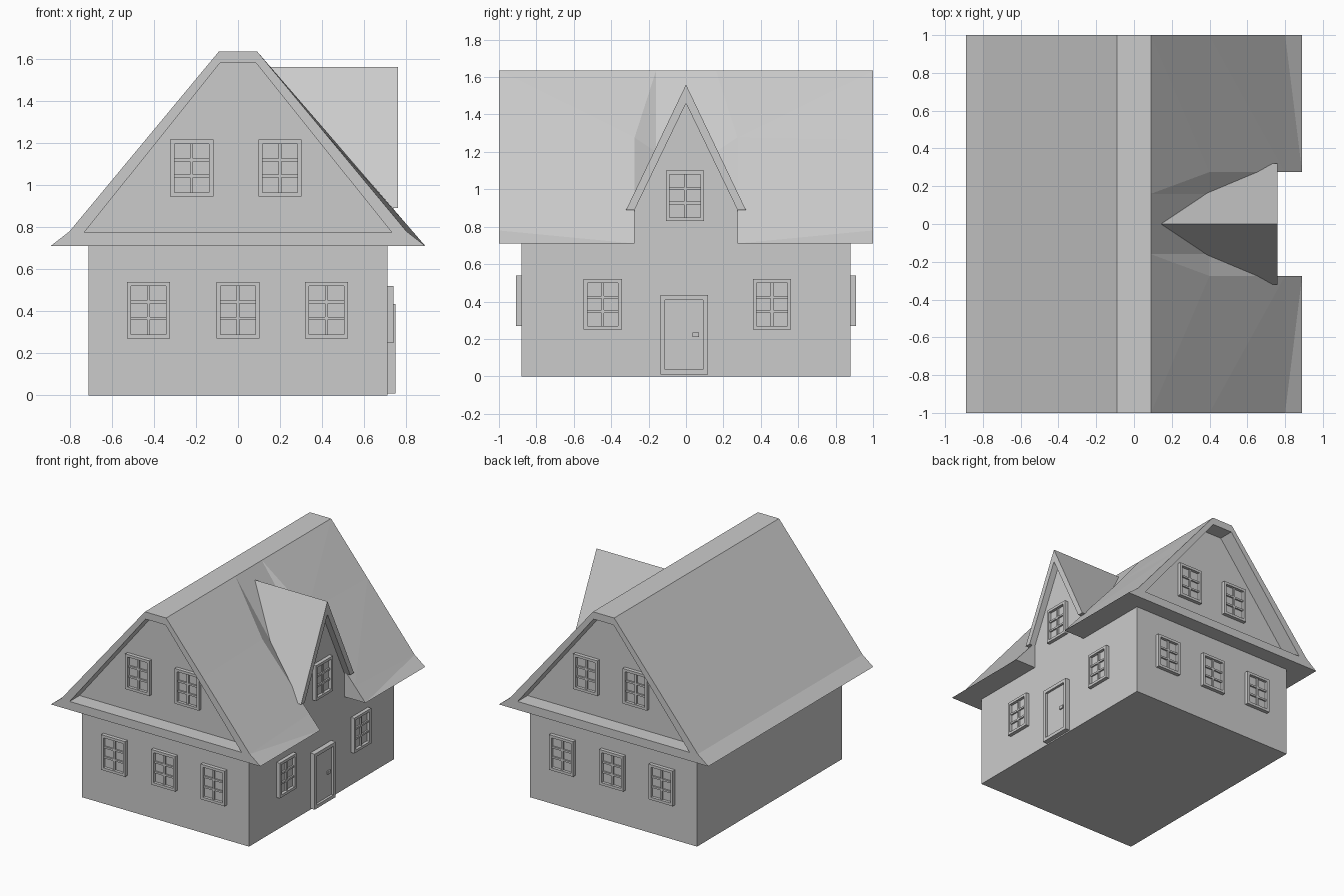
import bpy, bmesh, math
from mathutils import Matrix, Vector

if "Cube" in bpy.data.objects:
    bpy.data.objects.remove(bpy.data.objects["Cube"], do_unlink=True)

COLOUR = (0.6, 0.6, 0.6, 1.0)
grey = bpy.data.materials.new("plain grey")
grey.use_nodes = True
grey.diffuse_color = COLOUR
grey.node_tree.nodes["Principled BSDF"].inputs["Base Color"].default_value = COLOUR


def finish(bm, name):
    bmesh.ops.recalc_face_normals(bm, faces=bm.faces)
    mesh = bpy.data.meshes.new(name)
    bm.to_mesh(mesh)
    bm.free()
    mesh.materials.append(grey)
    return mesh


def add(name, mesh, loc=(0, 0, 0), turn=0):
    obj = bpy.data.objects.new(name, mesh)
    obj.location = loc
    obj.rotation_euler.z = math.radians(turn)
    bpy.context.collection.objects.link(obj)
    return obj


def box(bm, x0, x1, y0, y1, z0, z1):
    size = Vector((x1 - x0, y1 - y0, z1 - z0))
    mid = Vector((x0 + x1, y0 + y1, z0 + z1)) / 2
    bmesh.ops.create_cube(bm, size=1, matrix=Matrix.Translation(mid) @ Matrix.Diagonal(size).to_4x4())


def loft(bm, rings):
    """Closed solid through matching rings of points."""
    rows = [[bm.verts.new(p) for p in ring] for ring in rings]
    n = len(rows[0])
    for a, b in zip(rows, rows[1:]):
        for i in range(n):
            j = (i + 1) % n
            bm.faces.new((a[i], a[j], b[j], b[i]))
    bm.faces.new(rows[0])
    bm.faces.new(rows[-1])


def prism_x(bm, pts, lo, hi):
    loft(bm, [[(t, u, v) for u, v in pts] for t in (lo, hi)])


def prism_y(bm, pts, lo, hi):
    loft(bm, [[(u, t, v) for u, v in pts] for t in (lo, hi)])


WALL_X, WALL_Y, EAVE, DORMER = 0.71, 0.88, 0.71, 0.275

# House walls
bm = bmesh.new()
box(bm, -WALL_X, WALL_X, -WALL_Y, WALL_Y, 0, EAVE)
add("walls", finish(bm, "walls"))

# Main roof: kicked eaves, right slope sagging slightly behind the dormer
stations = [(-1, 1.262, 0.78), (-DORMER, 1.277, 0.814), (-0.16, 1.2, 0.78),
            (0.16, 1.2, 0.78), (DORMER, 1.277, 0.814), (1, 1.262, 0.78)]
rings = [[(-0.89, y, EAVE), (-0.8, y, 0.78), (-0.09, y, 1.635), (0.09, y, 1.635),
          (0.4, y, mid), (0.8, y, low), (0.89, y, EAVE)] for y, mid, low in stations]
bm = bmesh.new()
loft(bm, rings)
bmesh.ops.dissolve_limit(bm, angle_limit=0.002, verts=bm.verts, edges=bm.edges)
bmesh.ops.triangulate(bm, faces=[f for f in bm.faces if f.normal.x > 0.1 or
                                 f.calc_center_median().x > 0.2 and abs(f.normal.y) < 0.9])
roof = add("main_roof", finish(bm, "main_roof"))

# Cut the gable recesses and the eave gap in front of the dormer
bm = bmesh.new()
gable = [(-0.73, 0.775), (-0.085, 1.58), (0.085, 1.58), (0.73, 0.775)]
for s in (-1, 1):
    prism_y(bm, gable, s * WALL_Y, s * 1.1)
box(bm, WALL_X, 1, -DORMER, DORMER, 0.6, 1.0)
cutter = add("roof_cutter", finish(bm, "roof_cutter"))
cutter.hide_render = True
cut = roof.modifiers.new("cuts", "BOOLEAN")
cut.operation, cut.object, cut.solver = "DIFFERENCE", cutter, "EXACT"
bpy.context.view_layer.objects.active = roof
roof.select_set(True)
bpy.ops.object.modifier_apply(modifier=cut.name)
bpy.data.objects.remove(cutter, do_unlink=True)

# Dormer wall and its steep roof
bm = bmesh.new()
prism_x(bm, [(-DORMER, EAVE), (DORMER, EAVE), (DORMER, 0.89), (0, 1.46), (-DORMER, 0.89)], 0.3, WALL_X)
add("dormer_wall", finish(bm, "dormer_wall"))
bm = bmesh.new()
prism_x(bm, [(-0.32, 0.89), (0, 1.56), (0.32, 0.89), (DORMER, 0.89), (0, 1.46), (-DORMER, 0.89)], 0.11, 0.76)
add("dormer_roof", finish(bm, "dormer_roof"))


def frame(bm, w, h, border, depth):
    """Rectangular frame facing -y, centred on x, standing on z = 0."""
    for s in (-1, 1):
        box(bm, *sorted((s * w / 2, s * (w / 2 - border))), -depth, 0, 0, h)
    for z in (0, h - border):
        box(bm, border - w / 2, w / 2 - border, -depth, 0, z, z + border)


# Window: outer frame, thinner sash and glazing bars for six panes
W, H, RIM, BAR = 0.205, 0.27, 0.02, 0.014
bm = bmesh.new()
frame(bm, W, H, RIM, 0.028)
box(bm, -BAR / 2, BAR / 2, -0.018, 0, RIM, H - RIM)
for k in (1, 2):
    z = RIM + (H - 2 * RIM) * k / 3
    for s in (-1, 1):
        box(bm, *sorted((s * BAR / 2, s * (W / 2 - RIM))), -0.018, 0, z - BAR / 2, z + BAR / 2)
box(bm, RIM - W / 2, W / 2 - RIM, -0.006, 0, RIM, H - RIM)
window = finish(bm, "window")

for side, s, turn in (("front", 1, 0), ("back", -1, 180)):
    for x in (-0.425, 0, 0.42):
        add(side + "_lower_window", window, (s * x, -s * WALL_Y, 0.27), turn)
    for x in (-0.22, 0.2):
        add(side + "_gable_window", window, (s * x, -s * WALL_Y, 0.945), turn)
for y, z, name in ((-0.445, 0.25, "right_window"), (0.46, 0.25, "right_window"),
                   (-0.005, 0.83, "dormer_window")):
    add(name, window, (WALL_X, y, z), 90)

# Door with frame and handle
bm = bmesh.new()
frame(bm, 0.255, 0.425, 0.026, 0.038)
box(bm, -0.102, 0.102, -0.02, 0, 0.026, 0.399)
add("door", finish(bm, "door"), (WALL_X, -0.01, 0.01), 90)
bm = bmesh.new()
box(bm, 0.045, 0.08, -0.03, -0.02, 0.2, 0.225)
add("door_handle", finish(bm, "door_handle"), (WALL_X, -0.01, 0.01), 90)
